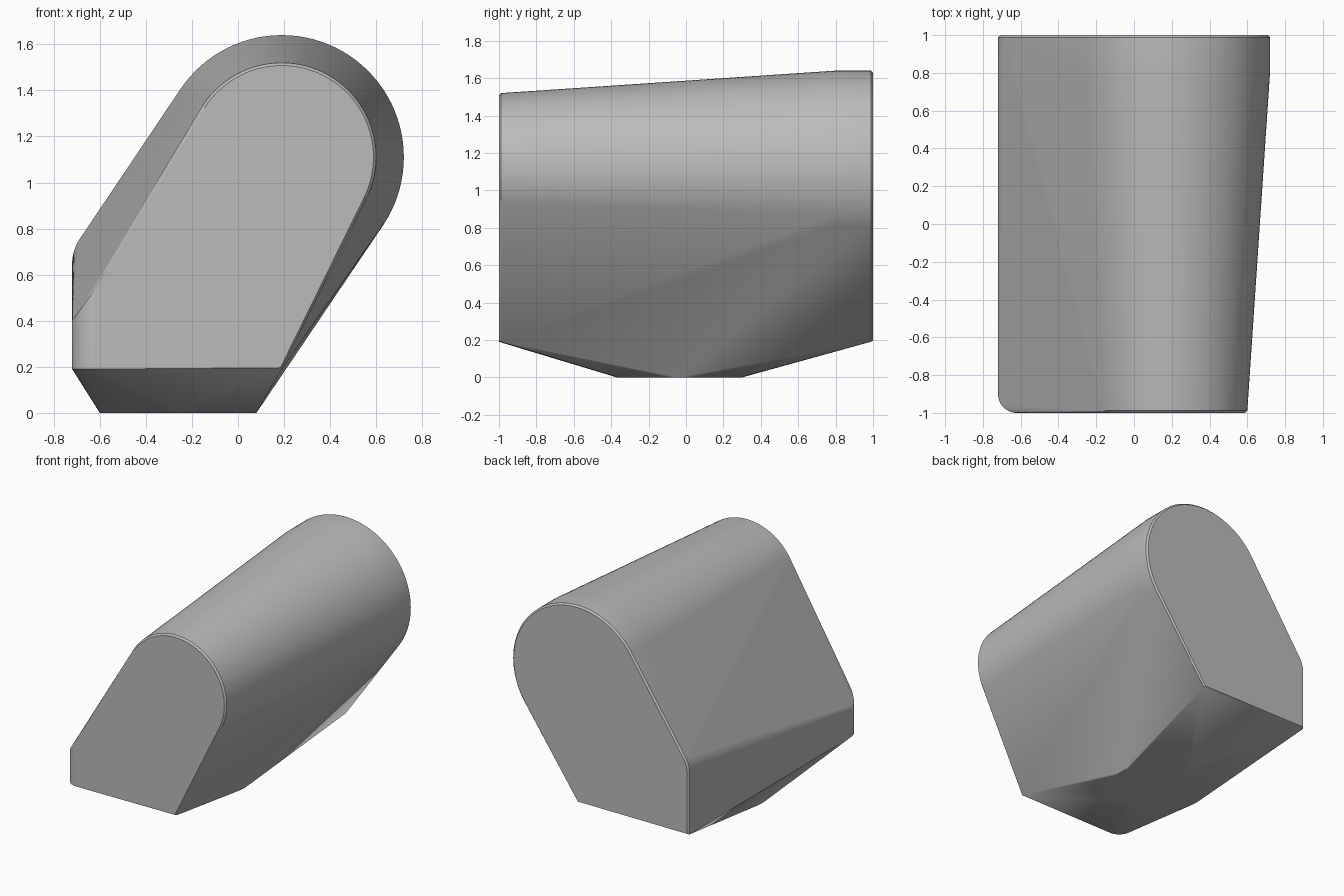
import bpy, bmesh, math

cube = bpy.data.objects.get("Cube")
if cube:
    bpy.data.objects.remove(cube, do_unlink=True)

BEVEL = 0.012
LEFT, RIGHT, FLOOR = -0.72, 0.19, 0.19
AXIS = (0.19, 1.11)          # x, z of the rounded top
points = []


def arc_y(x, z, r, y, steps=96):
    """Ring of points around an axis along y."""
    for i in range(steps):
        a = math.tau * i / steps
        points.append((x + r * math.cos(a), y, z + r * math.sin(a)))


# Rounded top: tapers forward, straight at the rear, bevelled at both ends
arc_y(*AXIS, 0.41 - BEVEL, -1)
arc_y(*AXIS, 0.41, -1 + BEVEL)
arc_y(*AXIS, 0.53, 0.8)
arc_y(*AXIS, 0.53, 1 - BEVEL)
arc_y(*AXIS, 0.53 - BEVEL, 1)

# Rounded shoulder and lower corners at the rear
for inset, y in ((0, 1 - BEVEL), (BEVEL, 1)):
    arc_y(-0.53, 0.648, 0.19 - inset, y)
    points.append((LEFT + inset, y, FLOOR + inset / 2))
    points.append((RIGHT - inset / 2, y, FLOOR + inset / 2))

# Front lower right corner
points.append((RIGHT, -1 + BEVEL, FLOOR))
points.append((RIGHT - BEVEL / 2, -1, FLOOR + BEVEL / 2))

# Rounded front left corner, its top cut along the slope
for i in range(17):
    a = math.pi / 2 * i / 16
    x = LEFT + 0.1 * (1 - math.cos(a))
    y = -0.9 - 0.1 * math.sin(a)
    points.append((x, y, FLOOR))
    points.append((x, y, 0.4 + 1.35 * (x - LEFT)))

# Round foot
for i in range(64):
    a = math.tau * i / 64
    points.append((-0.26 + 0.34 * math.cos(a), -0.035 + 0.335 * math.sin(a), 0))

# Wrap everything in one convex skin
bm = bmesh.new()
for p in points:
    bm.verts.new(p)
hull = bmesh.ops.convex_hull(bm, input=bm.verts)
spare = {v for v in hull["geom_interior"] + hull["geom_unused"]
         if isinstance(v, bmesh.types.BMVert)}
bmesh.ops.delete(bm, geom=list(spare), context="VERTS")
bmesh.ops.dissolve_limit(bm, angle_limit=math.radians(0.3),
                         verts=bm.verts, edges=bm.edges)
bmesh.ops.recalc_face_normals(bm, faces=bm.faces)
mesh = bpy.data.meshes.new("body")
bm.to_mesh(mesh)
bm.free()

body = bpy.data.objects.new("body", mesh)
bpy.context.collection.objects.link(body)

# Plain grey
grey = bpy.data.materials.new("grey")
grey.use_nodes = True
colour = (0.5, 0.5, 0.5, 1)
grey.diffuse_color = colour
grey.node_tree.nodes["Principled BSDF"].inputs["Base Color"].default_value = colour
mesh.materials.append(grey)

# Soft shading with crisp bevels
bpy.ops.object.select_all(action="DESELECT")
body.select_set(True)
bpy.context.view_layer.objects.active = body
bpy.ops.object.shade_smooth_by_angle(angle=math.radians(30))
weighted = body.modifiers.new("weighted_normals", "WEIGHTED_NORMAL")
weighted.keep_sharp = True
